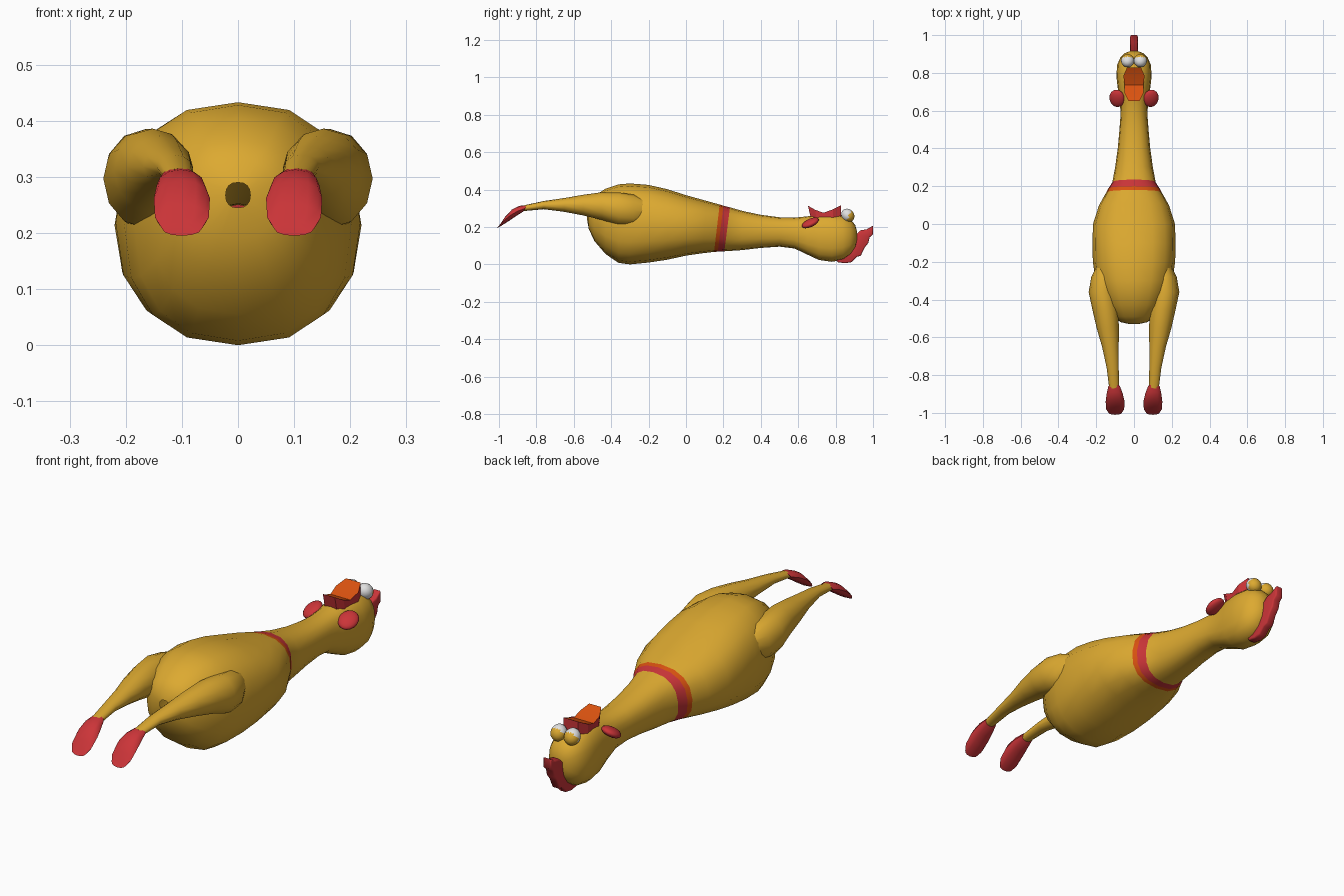
import bpy, bmesh, math
from mathutils import Vector, Matrix

if "Cube" in bpy.data.objects:
    bpy.data.objects.remove(bpy.data.objects["Cube"])


def material(name, rgb):
    m = bpy.data.materials.new(name)
    m.diffuse_color = (*rgb, 1)
    m.use_nodes = True
    m.node_tree.nodes["Principled BSDF"].inputs["Base Color"].default_value = m.diffuse_color
    return m


YELLOW = material("rubber yellow", (0.72, 0.40, 0.03))
RED = material("red", (0.60, 0.035, 0.04))
ORANGE = material("orange", (0.70, 0.085, 0.005))
WHITE = material("eye white", (0.75, 0.75, 0.75))


def finish(bm, name, mats, angle=50):
    bmesh.ops.recalc_face_normals(bm, faces=bm.faces)
    me = bpy.data.meshes.new(name)
    bm.to_mesh(me)
    bm.free()
    for m in mats:
        me.materials.append(m)
    ob = bpy.data.objects.new(name, me)
    bpy.context.collection.objects.link(ob)
    bpy.ops.object.select_all(action='DESELECT')
    bpy.context.view_layer.objects.active = ob
    ob.select_set(True)
    bpy.ops.object.shade_smooth_by_angle(angle=math.radians(angle))
    return ob


def loft(name, rings, mats, n=16, power=2.0, cap_start=True, rule=None):
    """Rings of (y, x, z, half width, half height, tilt) joined along y."""
    bm = bmesh.new()
    loops = []
    for y, x, z, rx, rz, tilt in rings:
        loop = []
        for i in range(n):
            a = 2 * math.pi * i / n
            c, s = (math.copysign(abs(v) ** (2 / power), v) for v in (math.cos(a), math.sin(a)))
            loop.append(bm.verts.new((x + rx * c, y + tilt * s, z + rz * s)))
        loops.append(loop)
    for k, (a, b) in enumerate(zip(loops, loops[1:])):
        for i in range(n):
            f = bm.faces.new((a[i], a[(i + 1) % n], b[(i + 1) % n], b[i]))
            f.material_index = rule(k) if rule else 0
    if cap_start:
        bm.faces.new(loops[0])
    bm.faces.new(loops[-1])
    return finish(bm, name, mats)


# Body, neck and head: (y, bottom, top, half width, tilt); small open hole at the tail
profile = [
    (-0.53, .245, .29, .022, 0), (-0.52, .19, .33, .07, 0), (-0.49, .125, .365, .115, 0),
    (-0.43, .055, .405, .155, 0), (-0.36, .008, .428, .185, 0), (-0.3, .0, .433, .203, 0),
    (-0.2, .01, .425, .218, 0), (-0.1, .025, .402, .22, 0), (0, .047, .37, .217, 0),
    (0.1, .06, .34, .185, .008), (0.165, .067, .32, .148, .015), (0.185, .068, .314, .138, .015),
    (0.22, .07, .305, .115, .015), (0.3, .076, .285, .1, .005), (0.4, .088, .265, .086, 0),
    (0.5, .095, .252, .077, 0), (0.58, .085, .25, .071, 0), (0.65, .052, .257, .075, 0),
    (0.71, .024, .27, .085, 0), (0.78, .014, .272, .093, 0), (0.84, .025, .262, .09, 0),
    (0.88, .052, .242, .073, 0), (0.905, .09, .21, .048, 0), (0.915, .125, .175, .02, 0)]
# Collar: orange edge and red band on the two loops between the tilted rings
loft("body", [(y, 0, (b + t) / 2, w, (t - b) / 2, k) for y, b, t, w, k in profile],
     [YELLOW, RED, ORANGE], power=2.4, cap_start=False,
     rule=lambda k: {10: 2, 11: 1}.get(k, 0))

# Legs, feet, wattles and eyes on both sides
leg = [(-0.2, .155, .29, .03, .045), (-0.28, .16, .288, .066, .085), (-0.36, .165, .297, .075, .088),
       (-0.45, .152, .312, .069, .074), (-0.55, .139, .317, .059, .055),
       (-0.65, .125, .318, .044, .037), (-0.76, .113, .317, .032, .022), (-0.87, .105, .300, .026, .015)]
foot = [(-0.86, .105, .300, .031, .017), (-0.9, .102, .285, .043, .028), (-0.94, .1, .262, .05, .032),
        (-0.98, .1, .228, .048, .023), (-1.0, .1, .207, .035, .012)]


def ball(name, centre, radii, rot, mats, rule=None):
    bm = bmesh.new()
    bmesh.ops.create_uvsphere(bm, u_segments=16, v_segments=10, radius=1)
    bm.transform(Matrix.LocRotScale(Vector(centre), rot, Vector(radii)))
    if rule:
        for f in bm.faces:
            f.material_index = rule(f.calc_center_median() - Vector(centre))
    return finish(bm, name, mats)


for side, label in ((1, "right"), (-1, "left")):
    loft(label + "_leg", [(y, side * x, z, a, b, 0) for y, x, z, a, b in leg], [YELLOW], n=12)
    loft(label + "_foot", [(y, side * x, z, a, b, .01) for y, x, z, a, b in foot], [RED], n=12)
    tilt = Matrix.Rotation(math.radians(25), 3, 'X') @ Matrix.Rotation(side * math.radians(15), 3, 'Y')
    ball(label + "_wattle", (side * .09, .665, .222), (.042, .05, .02), tilt.to_quaternion(), [RED])
    # Eyes with a yellow lid on the crown side
    ball(label + "_eye", (side * .034, .865, .262), (.035, .038, .033),
         Matrix.Rotation(math.radians(-50), 3, 'X').to_quaternion(), [WHITE, YELLOW],
         rule=lambda d: 1 if d.y - 0.55 * d.z > 0.006 else 0)


# Open beak: two wedges with orange inner faces
def beak(name, outline, base_shift):
    bm = bmesh.new()
    pts = [(x, y, z) for x, y, z in outline] + [(-x, y, z) for x, y, z in reversed(outline)]
    top = [bm.verts.new(p) for p in pts]
    low = [bm.verts.new((x, y + base_shift * (z - .27) / .045, .23)) for x, y, z in pts]
    n = len(pts)
    m = n // 2
    for i in range(m - 1):
        f = bm.faces.new((top[i], top[i + 1], top[n - 2 - i], top[n - 1 - i]))
        f.material_index = 1
    for i in range(n):
        j = (i + 1) % n
        bm.faces.new((top[i], top[j], low[j], low[i]))
    bm.faces.new(low)
    finish(bm, name, [RED, ORANGE], 30)


beak("upper_beak", [(.05, .735, .276), (.056, .785, .294), (.037, .828, .316)], .0)
beak("lower_beak", [(.05, .735, .276), (.049, .69, .292), (.03, .652, .314)], .02)

# Comb: flat profile on the crown, extruded and bevelled
comb = [(.80, .03), (.81, .012), (.85, .006), (.885, .012), (.912, .04), (.935, .047), (.955, .09),
        (.975, .115), (.982, .145), (1.0, .16), (1.0, .207), (.965, .187), (.935, .183),
        (.915, .165), (.89, .16), (.87, .08)]
bm = bmesh.new()
face = bm.faces.new([bm.verts.new((-.02, y, z)) for y, z in comb])
new = bmesh.ops.extrude_face_region(bm, geom=[face])
bmesh.ops.translate(bm, vec=(.04, 0, 0), verts=[g for g in new["geom"] if isinstance(g, bmesh.types.BMVert)])
rim = [e for e in bm.edges if abs(e.verts[0].co.x - e.verts[1].co.x) < 1e-5]
bmesh.ops.bevel(bm, geom=rim, offset=.007, segments=2, profile=.5, affect='EDGES')
finish(bm, "comb", [RED])
